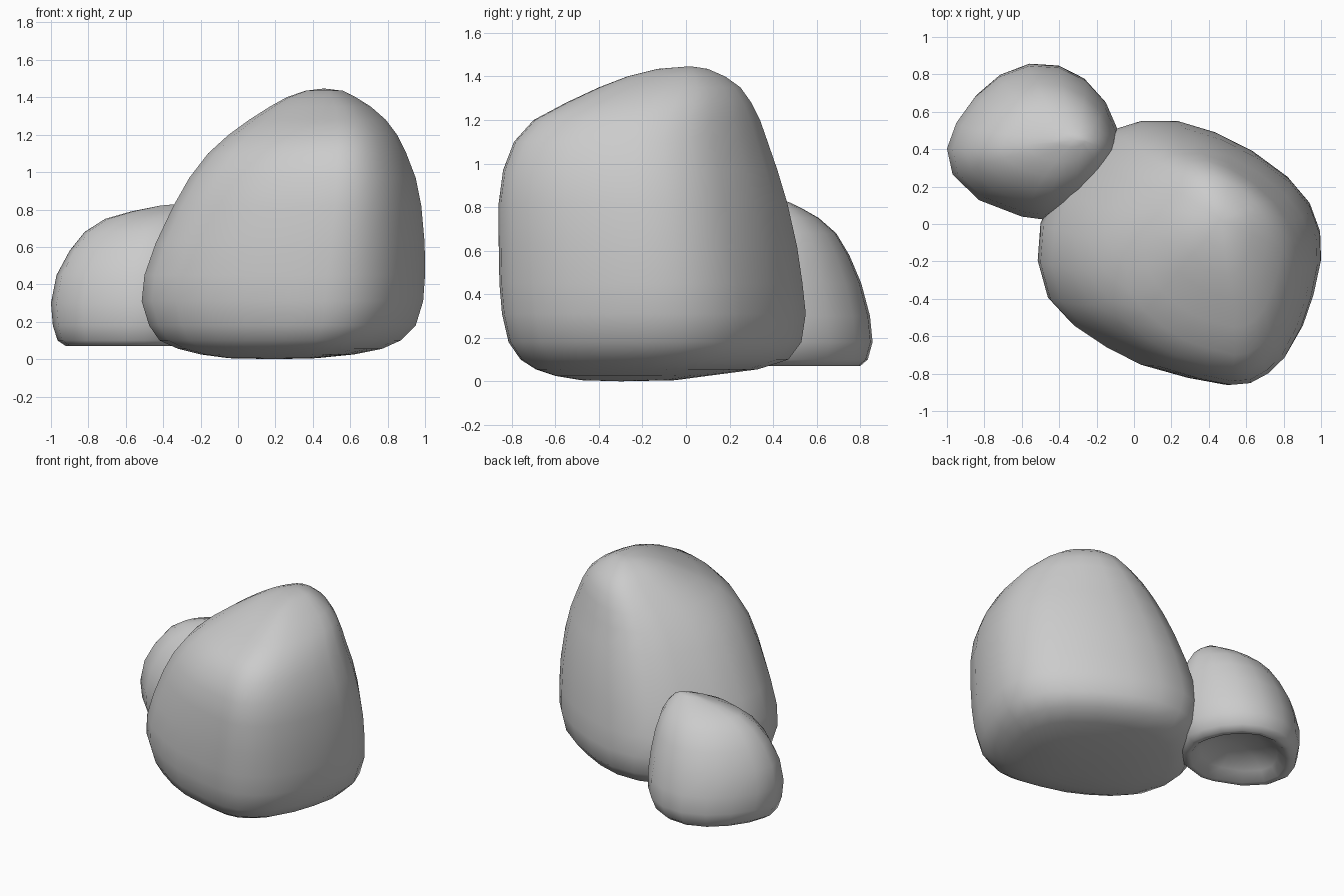
import bpy, bmesh


def lerp_ring(outline, box):
    """Fit a plan outline into the box (x0, x1, y0, y1)."""
    xs = [p[0] for p in outline]
    ys = [p[1] for p in outline]
    x0, x1, y0, y1 = box
    return [(x0 + (x - min(xs)) / (max(xs) - min(xs)) * (x1 - x0),
             y0 + (y - min(ys)) / (max(ys) - min(ys)) * (y1 - y0)) for x, y in outline]


def rock(name, outline, levels, bottom, top):
    """Loft a plan outline through levels of (z, x0, x1, y0, y1)."""
    bm = bmesh.new()
    rings = [[bm.verts.new((x, y, z)) for x, y in lerp_ring(outline, box)]
             for z, *box in levels]
    n = len(outline)
    for a, b in zip(rings, rings[1:]):
        for i in range(n):
            j = (i + 1) % n
            bm.faces.new((a[i], a[j], b[j], b[i]))
    for ring, tip in ((rings[0], bottom), (rings[-1], top)):
        v = bm.verts.new(tip)
        for i in range(n):
            bm.faces.new((ring[i], ring[(i + 1) % n], v))
    bmesh.ops.recalc_face_normals(bm, faces=bm.faces)
    for f in bm.faces:
        f.smooth = True
    mesh = bpy.data.meshes.new(name)
    bm.to_mesh(mesh)
    bm.free()
    ob = bpy.data.objects.new(name, mesh)
    bpy.context.collection.objects.link(ob)
    return ob


# Large boulder: plan outline, then side limits at each height
big_plan = [(-.5, 0), (-.515, -.2), (-.46, -.4), (-.33, -.54), (-.15, -.66), (.03, -.75),
            (.28, -.82), (.47, -.855), (.59, -.845), (.7, -.79), (.8, -.7), (.9, -.53),
            (.96, -.36), (1, -.18), (.995, -.03), (.94, .12), (.83, .25), (.64, .39),
            (.44, .49), (.24, .55), (.04, .55), (-.12, .5), (-.27, .36), (-.41, .18)]
big_levels = [
    (.005, -.05, .42, -.48, -.05), (.025, -.2, .62, -.6, .1), (.055, -.32, .77, -.69, .33),
    (.1, -.42, .87, -.76, .47), (.18, -.475, .95, -.815, .53), (.31, -.515, .99, -.845, .55),
    (.45, -.5, 1, -.857, .535), (.62, -.44, .998, -.86, .51), (.82, -.345, .98, -.86, .465),
    (.97, -.26, .95, -.84, .42), (1.1, -.16, .9, -.79, .375), (1.2, -.05, .85, -.7, .34),
    (1.28, .06, .79, -.55, .3), (1.35, .17, .71, -.4, .25), (1.4, .26, .63, -.27, .18),
    (1.435, .36, .56, -.13, .1)]
rock("large_boulder", big_plan, big_levels, (.2, -.3, 0), (.46, .02, 1.447))

# Small boulder with a hollow underside
small_plan = [(-1, .41), (-.97, .27), (-.83, .13), (-.6, .04), (-.49, .025), (-.3, .08),
              (-.14, .23), (-.07, .4), (-.09, .52), (-.15, .66), (-.26, .78), (-.4, .85),
              (-.56, .86), (-.72, .8), (-.85, .69), (-.95, .55)]
small_levels = [
    (.17, -.72, -.34, .3, .6), (.12, -.82, -.25, .2, .7), (.07, -.88, -.2, .12, .77),
    (.07, -.92, -.16, .09, .8), (.1, -.965, -.12, .06, .835), (.18, -.99, -.08, .03, .857),
    (.3, -1, -.07, .025, .845), (.45, -.97, -.08, .05, .805), (.58, -.9, -.1, .1, .75),
    (.68, -.82, -.13, .17, .69), (.75, -.71, -.17, .25, .61), (.79, -.57, -.21, .33, .54),
    (.82, -.42, -.26, .41, .48)]
rock("small_boulder", small_plan, small_levels, (-.53, .45, .18), (-.32, .45, .83))
